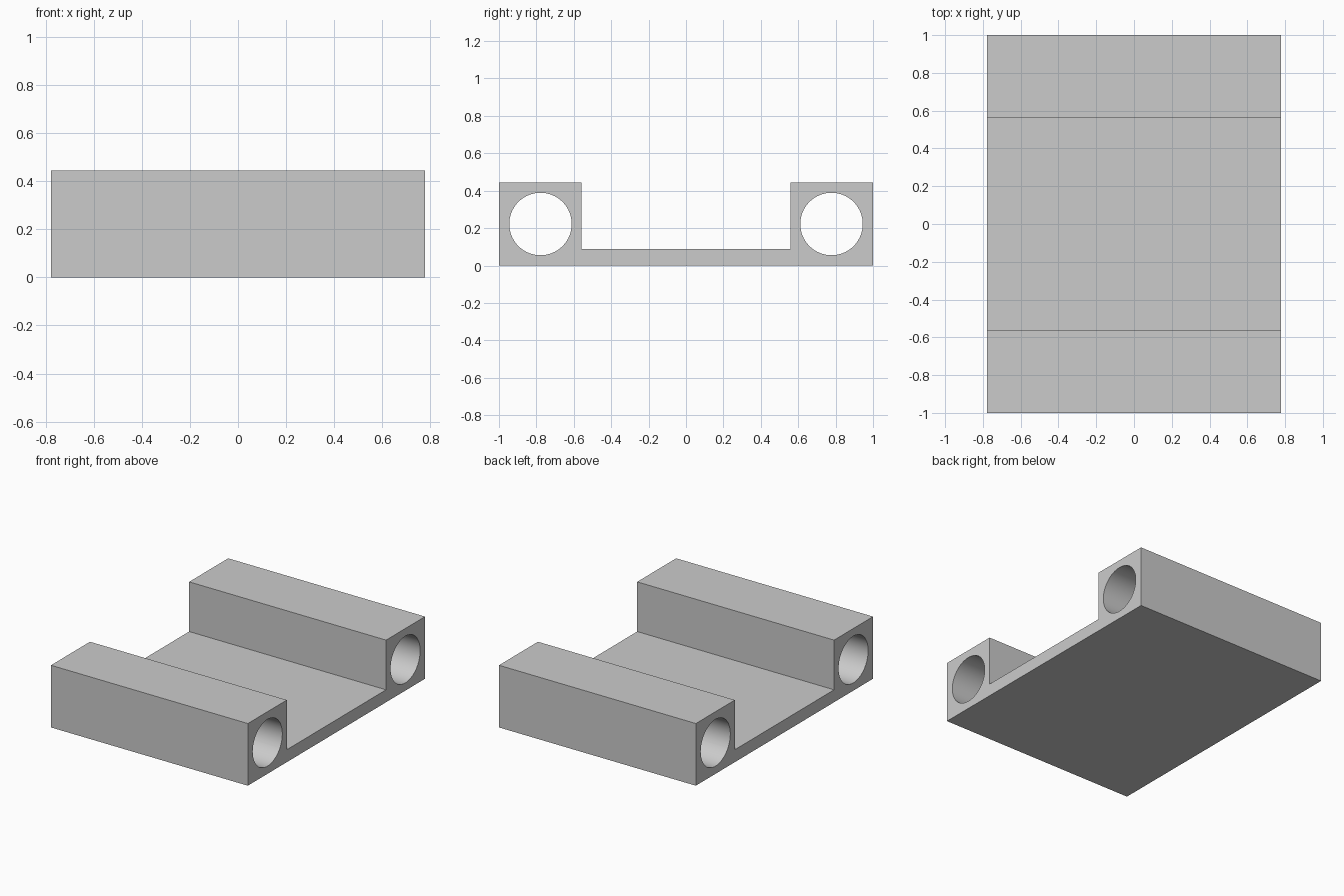
import bpy
import bmesh
import math

cube = bpy.data.objects.get("Cube")
if cube:
    bpy.data.objects.remove(cube, do_unlink=True)

HALF_X, HALF_Y, HEIGHT = 0.778, 1.0, 0.444
PLATE, INNER_Y = 0.089, 0.56
HOLE_Y, HOLE_Z, HOLE_R = 0.778, 0.222, 0.167

grey = bpy.data.materials.new("plain grey")
grey.use_nodes = True
colour = (0.6, 0.6, 0.6, 1)
grey.diffuse_color = colour
grey.node_tree.nodes["Principled BSDF"].inputs["Base Color"].default_value = colour

# Channel-shaped body: mirrored cross-section extruded along x
half = [(HALF_Y, 0), (HALF_Y, HEIGHT), (INNER_Y, HEIGHT), (INNER_Y, PLATE)]
profile = half + [(-y, z) for y, z in reversed(half)]
bm = bmesh.new()
end = bm.faces.new([bm.verts.new((-HALF_X, y, z)) for y, z in profile])
extruded = bmesh.ops.extrude_face_region(bm, geom=[end])
moved = [v for v in extruded["geom"] if isinstance(v, bmesh.types.BMVert)]
bmesh.ops.translate(bm, verts=moved, vec=(2 * HALF_X, 0, 0))
bmesh.ops.recalc_face_normals(bm, faces=bm.faces)
mesh = bpy.data.meshes.new("channel_body")
bm.to_mesh(mesh)
bm.free()
mesh.materials.append(grey)
body = bpy.data.objects.new("channel_body", mesh)
bpy.context.collection.objects.link(body)


# Round bore running the full length of each rail
def bore(name, y):
    bpy.ops.mesh.primitive_cylinder_add(
        vertices=64, radius=HOLE_R, depth=2 * HALF_X + 0.2,
        location=(0, y, HOLE_Z), rotation=(0, math.pi / 2, 0))
    cutter = bpy.context.object
    cutter.name = name
    cutter.hide_render = True
    cutter.data.materials.append(grey)
    bpy.ops.object.select_all(action='DESELECT')
    body.select_set(True)
    bpy.context.view_layer.objects.active = body
    cut = body.modifiers.new(name, 'BOOLEAN')
    cut.operation = 'DIFFERENCE'
    cut.solver = 'EXACT'
    cut.object = cutter
    bpy.ops.object.modifier_apply(modifier=cut.name)
    bpy.data.objects.remove(cutter, do_unlink=True)


bore("front_bore", -HOLE_Y)
bore("back_bore", HOLE_Y)

bpy.ops.object.shade_smooth_by_angle(angle=math.radians(30))
